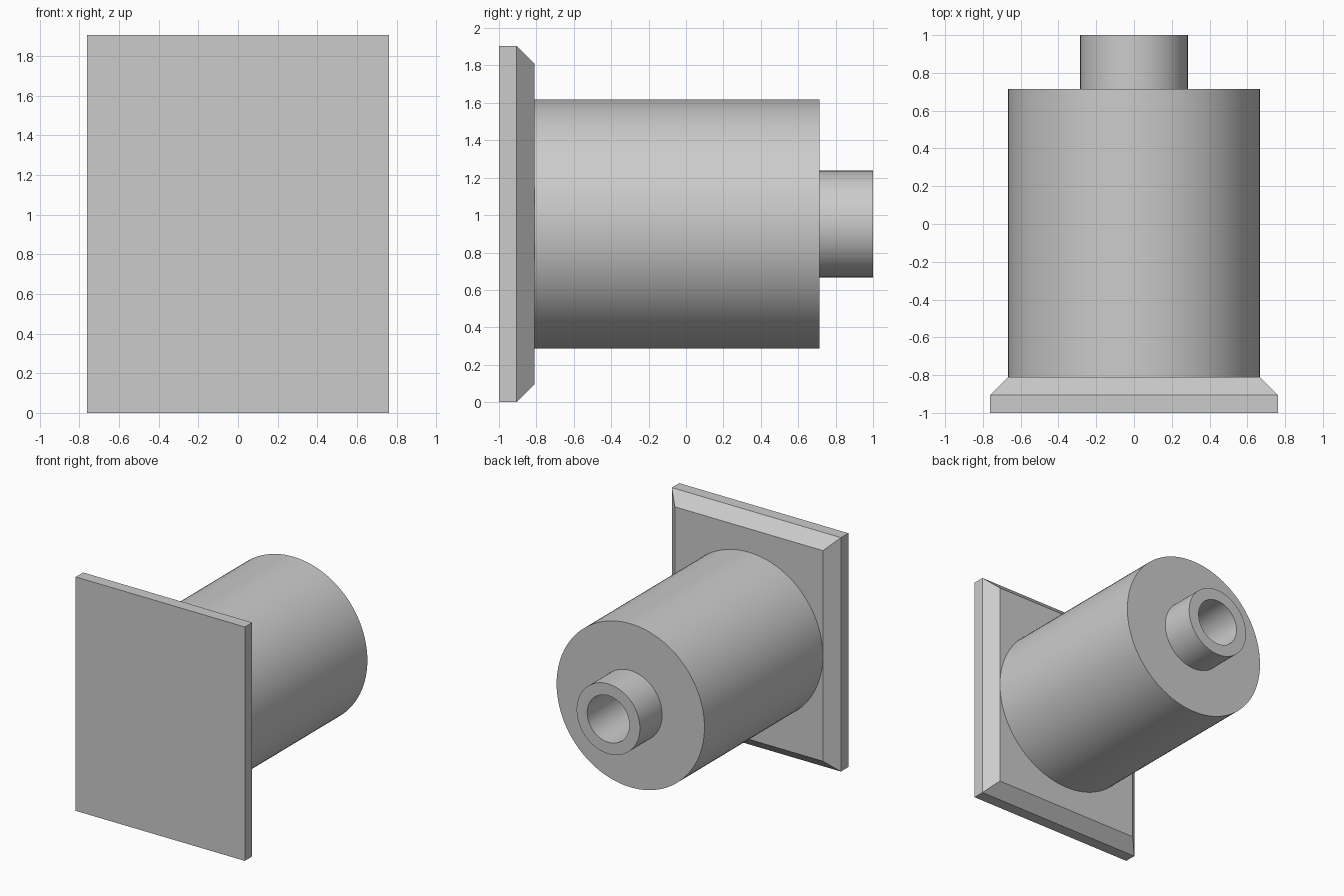
import bpy, bmesh
from math import radians, cos, sin, tau

cube = bpy.data.objects.get("Cube")
if cube:
    bpy.data.objects.remove(cube, do_unlink=True)

CENTRE_Z = 0.9525
SEGMENTS = 96

grey = bpy.data.materials.new("light grey")
grey.use_nodes = True
grey.diffuse_color = (0.6, 0.6, 0.6, 1)
grey.node_tree.nodes["Principled BSDF"].inputs["Base Color"].default_value = grey.diffuse_color


def finish(name, bm):
    bmesh.ops.recalc_face_normals(bm, faces=bm.faces)
    mesh = bpy.data.meshes.new(name)
    bm.to_mesh(mesh)
    bm.free()
    mesh.materials.append(grey)
    obj = bpy.data.objects.new(name, mesh)
    obj.location.z = CENTRE_Z
    bpy.context.collection.objects.link(obj)
    return obj


def skin(bm, rings, closed=False):
    """Join neighbouring rings of vertices with quads."""
    pairs = list(zip(rings, rings[1:]))
    if closed:
        pairs.append((rings[-1], rings[0]))
    for a, b in pairs:
        n = len(a)
        for i in range(n):
            j = (i + 1) % n
            bm.faces.new((a[i], a[j], b[j], b[i]))


# Rectangular mounting plate, chamfered around its back edge
bm = bmesh.new()
rings = []
for y, inset in ((-1, 0), (-0.905, 0), (-0.81, 0.095)):
    w, h = 0.762 - inset, CENTRE_Z - inset
    rings.append([bm.verts.new((sx * w, y, sz * h))
                  for sx, sz in ((-1, -1), (1, -1), (1, 1), (-1, 1))])
skin(bm, rings)
bm.faces.new(rings[0])
bm.faces.new(rings[-1])
finish("mounting_plate", bm)

# Round body with a narrow spout and a bore running along the axis
profile = [(0.19, -0.81), (0.666, -0.81), (0.666, 0.714),
           (0.285, 0.714), (0.285, 1), (0.19, 1)]
bm = bmesh.new()
rings = [[bm.verts.new((r * cos(tau * i / SEGMENTS), y, r * sin(tau * i / SEGMENTS)))
          for i in range(SEGMENTS)] for r, y in profile]
skin(bm, rings, closed=True)
body = finish("body_and_spout", bm)

bpy.ops.object.select_all(action="DESELECT")
body.select_set(True)
bpy.context.view_layer.objects.active = body
bpy.ops.object.shade_smooth_by_angle(angle=radians(30))
